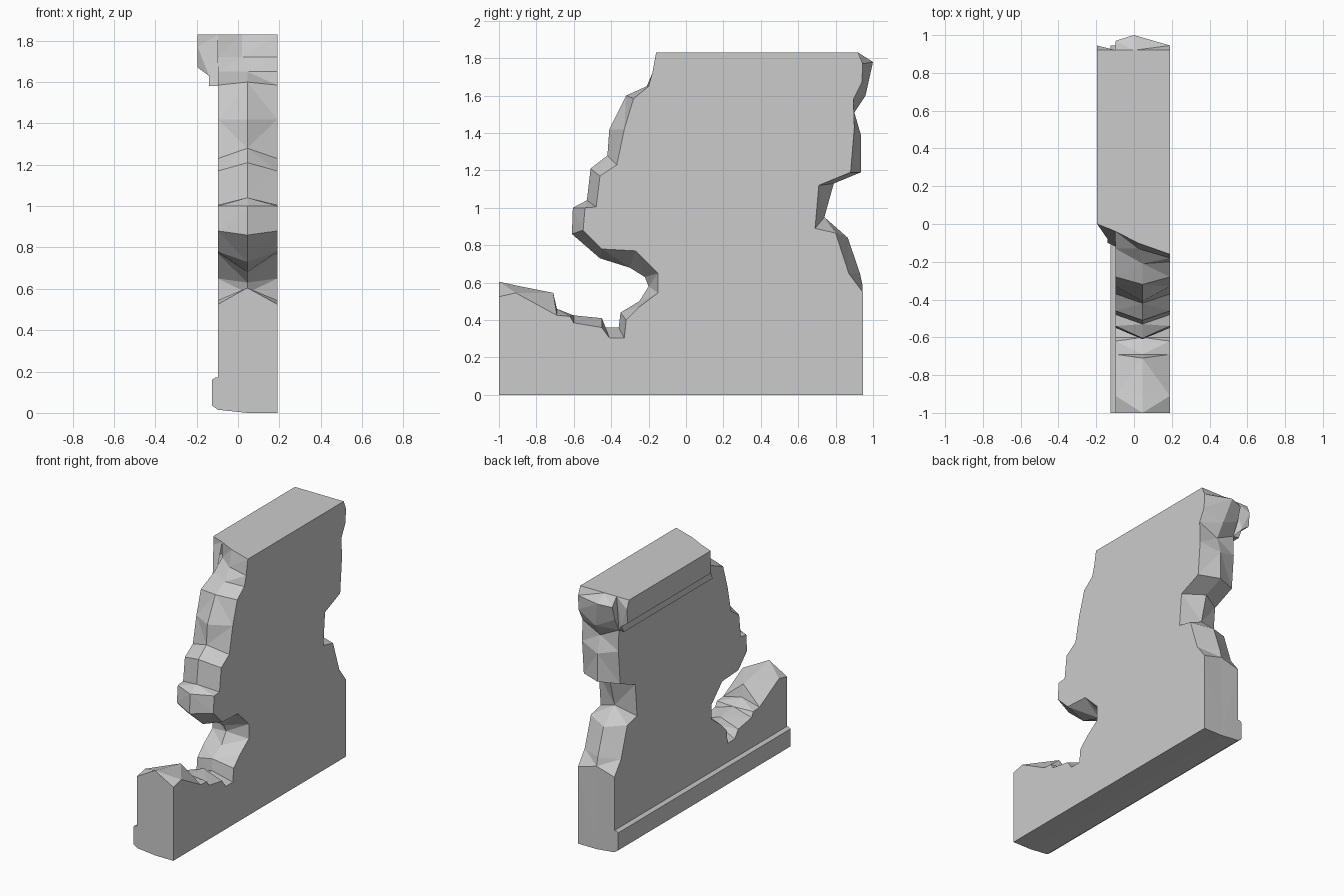
import bpy, bmesh

default_cube = bpy.data.objects.get("Cube")
if default_cube:
    bpy.data.objects.remove(default_cube, do_unlink=True)

# One plain stone colour for every part
stone = bpy.data.materials.new("stone_grey")
stone.use_nodes = True
stone_colour = (0.6, 0.6, 0.6, 1)
stone.diffuse_color = stone_colour
stone.node_tree.nodes["Principled BSDF"].inputs["Base Color"].default_value = stone_colour

FAR, RIDGE, NEAR = -0.097, 0.045, 0.19
FRONT, BACK = -1, 0.945


def loft(name, sections, closed, cap_ends):
    """Skin neighbouring cross-sections and cap the first and last ones."""
    bm = bmesh.new()
    rings = [[bm.verts.new(point) for point in section] for section in sections]
    count = len(rings[0])
    for ring, following in zip(rings, rings[1:]):
        for i in range(count if closed else count - 1):
            j = (i + 1) % count
            bm.faces.new((ring[i], ring[j], following[j], following[i]))
    if cap_ends:
        bm.faces.new(rings[0])
        bm.faces.new(rings[-1])
    bmesh.ops.recalc_face_normals(bm, faces=bm.faces)
    bmesh.ops.triangulate(bm, faces=bm.faces)
    mesh = bpy.data.meshes.new(name)
    bm.to_mesh(mesh)
    bm.free()
    mesh.materials.append(stone)
    part = bpy.data.objects.new(name, mesh)
    bpy.context.collection.objects.link(part)
    return part


# Broken edges: outer-face y, z, then the central ridge y, z
front_break = [
    (-1, 0, -1, 0),
    (-1, .525, -1, .605),
    (-.91, .545, -.9, .583),
    (-.69, .425, -.71, .545),
    (-.62, .42, -.69, .46),
    (-.6, .385, -.6, .425),
    (-.45, .36, -.45, .41),
    (-.41, .305, -.43, .36),
    (-.33, .305, -.36, .36),
    (-.32, .4, -.35, .44),
    (-.25, .47, -.25, .5),
    (-.15, .545, -.2, .58),
    (-.15, .65, -.22, .63),
    (-.27, .77, -.3, .68),
    (-.45, .78, -.46, .73),
    (-.55, .88, -.61, .86),
    (-.54, 1, -.605, 1),
    (-.48, 1.005, -.53, 1.04),
    (-.46, 1.17, -.51, 1.21),
    (-.37, 1.23, -.42, 1.28),
    (-.33, 1.42, -.41, 1.42),
    (-.28, 1.585, -.32, 1.6),
    (-.2, 1.65, -.21, 1.65),
    (-.18, 1.72, -.13, 1.72),
    (-.16, 1.83, -.1, 1.83),
]
back_break = [
    (.92, 1.83, .92, 1.83),
    (.945, 1.77, 1, 1.78),
    (.94, 1.67, .96, 1.6),
    (.895, 1.58, .9, 1.51),
    (.9, 1.43, .935, 1.39),
    (.88, 1.19, .935, 1.19),
    (.71, 1.12, .79, 1.13),
    (.69, .89, .74, .95),
    (.8, .865, .865, .84),
    (.87, .65, .93, .65),
    (.945, .55, .943, .59),
    (.945, 0, .945, 0),
]
outline = front_break + back_break


def far_point(y, z):
    """The moulded side is cut back at the top and chamfered at the foot."""
    if z > 1.6:
        y = max(y, -.04 if z > 1.7 else -.13)
        if y > 0 and 1.7 < z < 1.8:
            y = .97
    return (FAR, y, max(z, .015))


def ridge_point(y, z):
    """The ridge drifts towards the cornice near the top."""
    x = RIDGE
    if z > 1.7:
        x = 0 if y > 0 else .02
    return (x, y, z)


# Main wall slab with a faceted broken rim
loft("broken_wall", [
    [far_point(y, z) for y, z, _, _ in outline],
    [ridge_point(y, z) for _, _, y, z in outline],
    [(NEAR, y, z) for y, z, _, _ in outline],
], closed=True, cap_ends=True)

# Skirting board along the foot of the moulded side
skirting = [(FAR, .015), (-.125, .035), (-.125, .16), (-.11, .17), (FAR, .17)]
loft("skirting_board", [[(x, y, z) for x, z in skirting] for y in (FRONT, BACK)],
     closed=False, cap_ends=True)

# Cornice: x, z, front y, back y
cornice = [
    (FAR, 1.83, -.04, .92),
    (-.195, 1.83, 0, .92),
    (-.195, 1.77, 0, .945),
    (-.195, 1.67, 0, .935),
    (-.14, 1.63, -.08, .93),
    (-.14, 1.58, -.1, .9),
    (FAR, 1.58, -.12, .895),
]
loft("cornice", [
    [(x, front, z) for x, z, front, _ in cornice],
    [(x, back, z) for x, z, _, back in cornice],
], closed=False, cap_ends=True)
